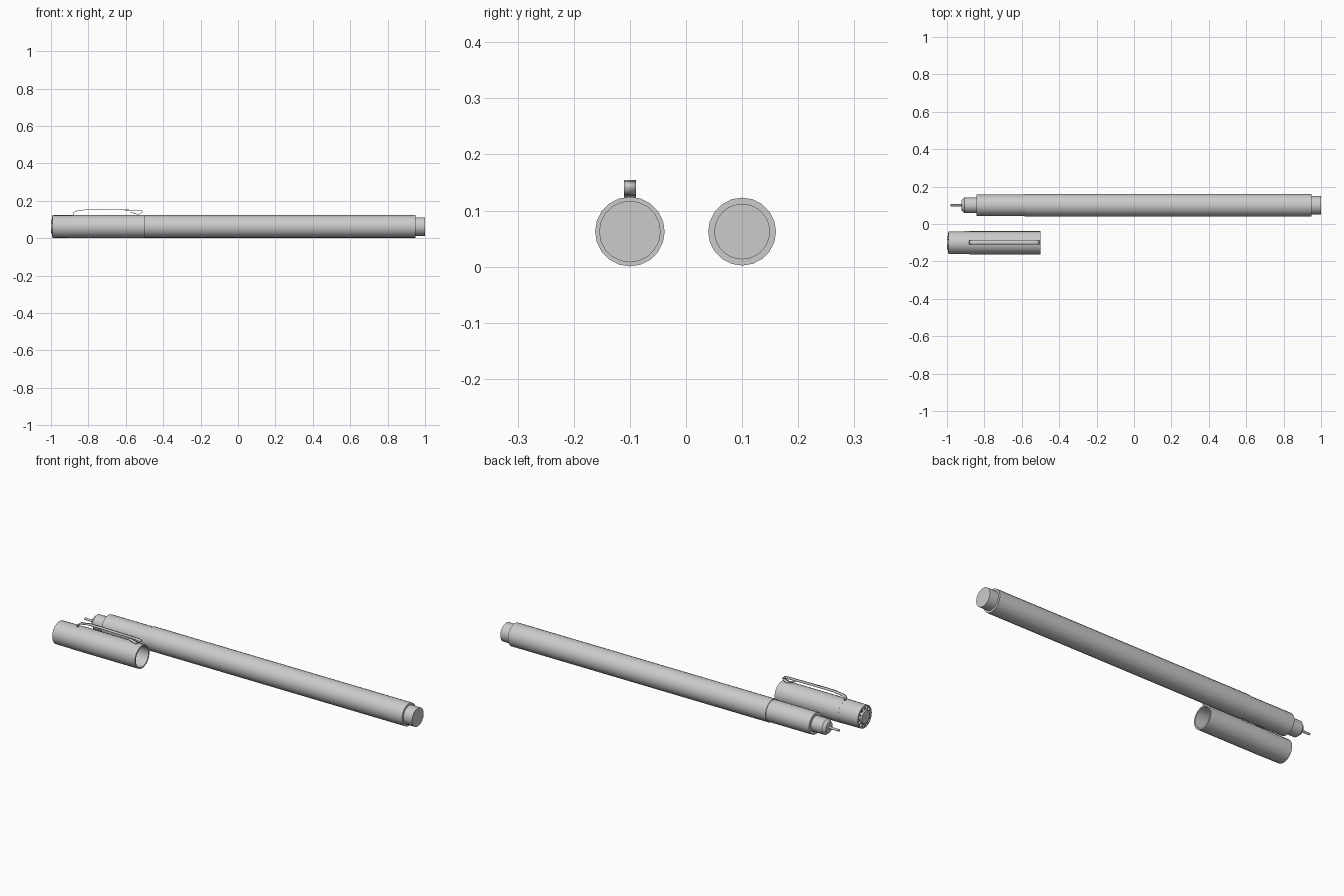
import bpy, bmesh, math
from mathutils import Matrix

if "Cube" in bpy.data.objects:
    bpy.data.objects.remove(bpy.data.objects["Cube"])

ZC = 0.0625          # height of both axes
PEN_Y, CAP_Y = 0.1, -0.1


def finish(bm, name, smooth=True):
    bmesh.ops.remove_doubles(bm, verts=bm.verts, dist=1e-6)
    bmesh.ops.recalc_face_normals(bm, faces=bm.faces)
    me = bpy.data.meshes.new(name)
    bm.to_mesh(me)
    bm.free()
    ob = bpy.data.objects.new(name, me)
    bpy.context.collection.objects.link(ob)
    if smooth:
        bpy.ops.object.select_all(action='DESELECT')
        ob.select_set(True)
        bpy.context.view_layer.objects.active = ob
        bpy.ops.object.shade_smooth_by_angle(angle=math.radians(35))
    return ob


def lathe(name, profile, y, sides=20):
    """Revolve (x, radius) points around an axis parallel to x; radius 0 closes an end."""
    bm = bmesh.new()
    rings = []
    for x, r in profile:
        if r == 0:
            rings.append([bm.verts.new((x, y, ZC))] * sides)
        else:
            rings.append([bm.verts.new((x, y + r * math.sin(a), ZC + r * math.cos(a)))
                          for a in (2 * math.pi * i / sides for i in range(sides))])
    for a, b in zip(rings, rings[1:]):
        for i in range(sides):
            j = (i + 1) % sides
            bm.faces.new(list(dict.fromkeys((a[i], a[j], b[j], b[i]))))
    return finish(bm, name)


# pen: barrel, grip, nose, needle tip, rear plug
lathe("barrel", [(-0.585, 0), (-0.585, 0.0605), (0.948, 0.0605), (0.948, 0)], PEN_Y)
lathe("grip", [(-0.842, 0), (-0.842, 0.0575), (-0.58, 0.0575), (-0.58, 0)], PEN_Y)
lathe("nose", [(-0.922, 0), (-0.922, 0.028), (-0.907, 0.041), (-0.84, 0.041), (-0.84, 0)], PEN_Y, 32)
lathe("needle_tip", [(-0.982, 0), (-0.982, 0.006), (-0.92, 0.006), (-0.92, 0)], PEN_Y, 16)
lathe("rear_plug", [(0.945, 0), (0.945, 0.0495), (1.0, 0.0495), (1.0, 0)], PEN_Y, 32)

# cap: hollow sleeve with a recessed closed end
lathe("cap_sleeve", [(-0.975, 0), (-0.975, 0.052), (-0.993, 0.054), (-0.993, 0.0605),
                     (-0.88, 0.0615), (-0.88, 0.062), (-0.5, 0.062), (-0.5, 0.054),
                     (-0.93, 0.054), (-0.93, 0)], CAP_Y)
lathe("cap_end_plug", [(-1.0, 0), (-1.0, 0.034), (-0.994, 0.038), (-0.974, 0.038), (-0.974, 0)], CAP_Y, 32)

# radial ribs in the cap end
bm = bmesh.new()
for k in range(12):
    m = (Matrix.Translation((-0.984, CAP_Y, ZC)) @ Matrix.Rotation(k * math.pi / 6, 4, 'X')
         @ Matrix.Translation((0, 0, 0.045)) @ Matrix.Diagonal((0.02, 0.008, 0.018, 1)))
    bmesh.ops.create_cube(bm, size=1, matrix=m)
finish(bm, "cap_end_ribs", False)

# pocket clip: thin bent strip
path = [(-0.88, 0.120), (-0.877, 0.138), (-0.868, 0.145), (-0.84, 0.148), (-0.82, 0.152),
        (-0.76, 0.153), (-0.53, 0.150), (-0.512, 0.147), (-0.508, 0.142),
        (-0.528, 0.129), (-0.538, 0.128), (-0.578, 0.140)]
bm = bmesh.new()
W = 0.0105
rows = [[bm.verts.new((x, CAP_Y + s * W, z)) for s in (-1, 1)] for x, z in path]
for a, b in zip(rows, rows[1:]):
    bm.faces.new((a[0], a[1], b[1], b[0]))
clip = finish(bm, "pocket_clip")
mod = clip.modifiers.new("thickness", 'SOLIDIFY')
mod.thickness = 0.003
mod.offset = 0
